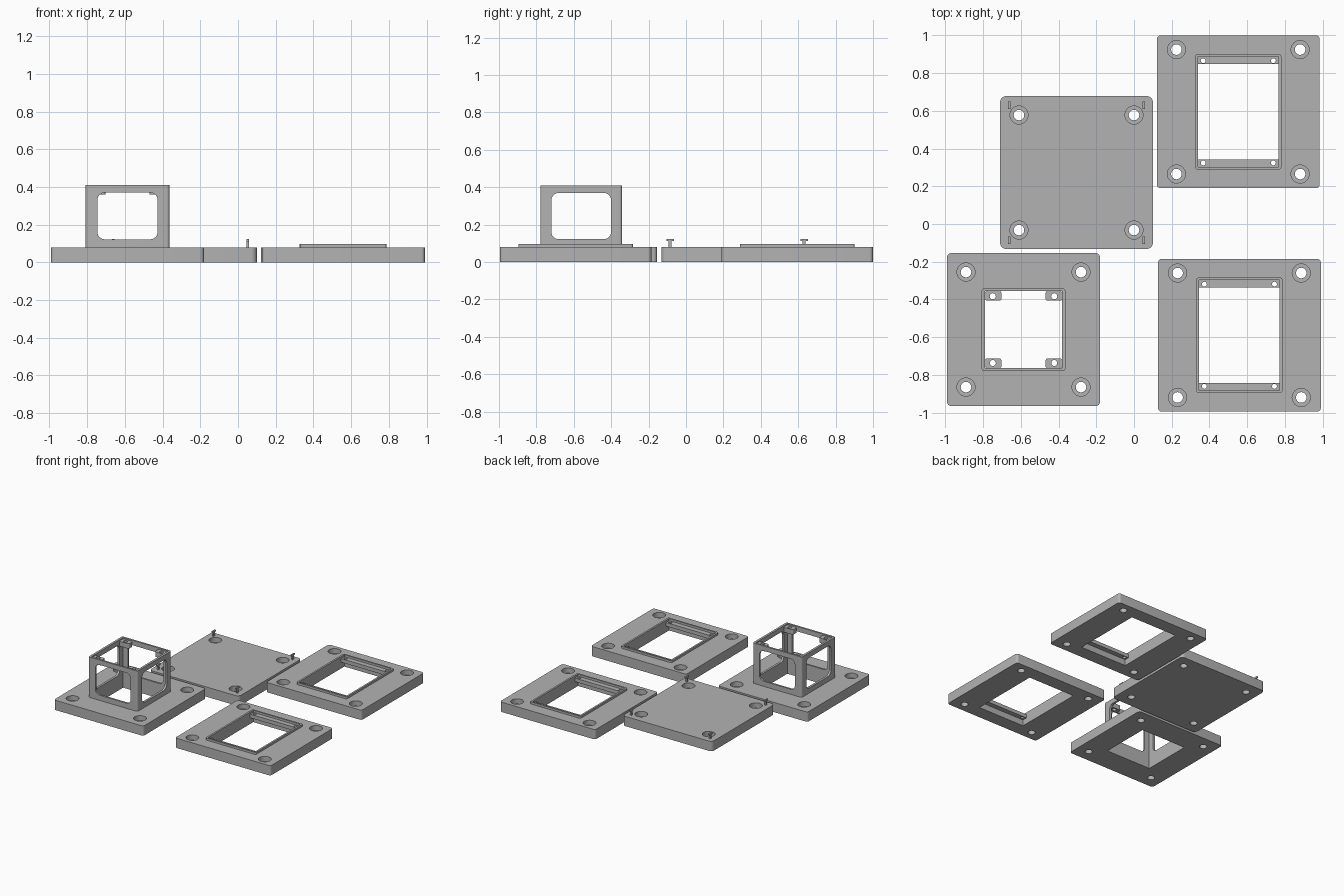
import bpy, bmesh, math

if "Cube" in bpy.data.objects:
    bpy.data.objects.remove(bpy.data.objects["Cube"])

grey = bpy.data.materials.new("light grey plastic")
grey.diffuse_color = (0.45, 0.45, 0.45, 1)
grey.use_nodes = True
grey.node_tree.nodes["Principled BSDF"].inputs["Base Color"].default_value = grey.diffuse_color


def make_prism(name, pts, z0, z1):
    bm = bmesh.new()
    face = bm.faces.new([bm.verts.new((x, y, z0)) for x, y in pts])
    ext = bmesh.ops.extrude_face_region(bm, geom=[face])
    for v in ext["geom"]:
        if isinstance(v, bmesh.types.BMVert):
            v.co.z = z1
    bmesh.ops.recalc_face_normals(bm, faces=bm.faces)
    me = bpy.data.meshes.new(name)
    bm.to_mesh(me)
    bm.free()
    ob = bpy.data.objects.new(name, me)
    bpy.context.collection.objects.link(ob)
    me.materials.append(grey)
    return ob


def rounded(cx, cy, hx, hy, r=0.0, n=6):
    if r == 0:
        return [(cx - hx, cy - hy), (cx + hx, cy - hy), (cx + hx, cy + hy), (cx - hx, cy + hy)]
    pts = []
    for k, (sx, sy) in enumerate(((1, 1), (-1, 1), (-1, -1), (1, -1))):
        for i in range(n + 1):
            a = math.pi / 2 * (k + i / n)
            pts.append((cx + sx * (hx - r) + r * math.cos(a), cy + sy * (hy - r) + r * math.sin(a)))
    return pts


def circle(cx, cy, r, n=32):
    return [(cx + r * math.cos(2 * math.pi * i / n), cy + r * math.sin(2 * math.pi * i / n)) for i in range(n)]


def cut(ob, cutter):
    mod = ob.modifiers.new("cut", "BOOLEAN")
    mod.operation = "DIFFERENCE"
    mod.solver = "EXACT"
    mod.object = cutter
    bpy.context.view_layer.objects.active = ob
    bpy.ops.object.modifier_apply(modifier=mod.name)
    bpy.data.objects.remove(cutter)


def smooth(ob):
    bpy.ops.object.select_all(action="DESELECT")
    ob.select_set(True)
    bpy.context.view_layer.objects.active = ob
    bpy.ops.object.shade_smooth_by_angle(angle=math.radians(30))


SIGNS = [(sx, sy) for sx in (-1, 1) for sy in (-1, 1)]
TOP = 0.08


# Plate with counterbored screw holes and an optional central opening
def plate(name, cx, cy, hx, hy, r, bx, by, opening=None):
    ob = make_prism(name, rounded(cx, cy, hx, hy, r), 0, TOP)
    for sx, sy in SIGNS:
        x, y = cx + sx * bx, cy + sy * by
        cut(ob, make_prism("cutter", circle(x, y, 0.048), 0.04, 0.2))
        cut(ob, make_prism("cutter", circle(x, y, 0.028), -0.1, 0.2))
    if opening:
        cut(ob, make_prism("cutter", rounded(cx, cy, *opening), -0.1, 0.2))
    smooth(ob)
    return ob


# Two framed plates with a raised lip and screw ledges
for tag, cx, cy in (("back", 0.553, 0.595), ("front", 0.559, -0.59)):
    plate(tag + "_frame_plate", cx, cy, 0.432, 0.405, 0.02, 0.328, 0.33, (0.213, 0.293))
    lip = make_prism(tag + "_raised_lip", rounded(cx, cy, 0.228, 0.306, 0.012), TOP, 0.097)
    cut(lip, make_prism("cutter", rounded(cx, cy, 0.213, 0.293), 0, 0.2))
    smooth(lip)
    for s in (-1, 1):
        ledge = make_prism(tag + "_screw_ledge", rounded(cx, cy + s * 0.273, 0.213, 0.02), 0.05, TOP)
        for sx in (-1, 1):
            cut(ledge, make_prism("cutter", circle(cx + sx * 0.186, cy + s * 0.271, 0.013, 20), 0, 0.2))
        smooth(ledge)

# Plain plate with four T-shaped hooks
bx, by = -0.305, 0.273
plate("plain_plate", bx, by, 0.405, 0.405, 0.03, 0.305, 0.305)
for sx, sy in SIGNS:
    x, y = bx + sx * 0.357, by + sy * 0.358
    make_prism("hook_stem", rounded(x, y, 0.006, 0.008), TOP, 0.112)
    make_prism("hook_cap", rounded(x, y, 0.006, 0.02), 0.112, 0.124)

# Plate carrying the open cage
ax, ay = -0.586, -0.56
plate("cage_plate", ax, ay, 0.405, 0.405, 0.02, 0.305, 0.305, (0.204, 0.204))

# Cage with a rounded window on each side
cage = make_prism("cage", rounded(ax, ay, 0.222, 0.219, 0.015), TOP, 0.41)
cut(cage, make_prism("cutter", rounded(ax, ay, 0.204, 0.204), 0, 0.6))
for turn in (0, math.pi / 2):
    c = make_prism("cutter", rounded(0, 0, 0.16, 0.124, 0.04), -0.5, 0.5)
    c.rotation_euler = (math.pi / 2, 0, turn)
    c.location = (ax, ay, 0.246)
    bpy.context.view_layer.update()
    cut(cage, c)
smooth(cage)

# Screw tabs inside the cage corners
for sx, sy in SIGNS:
    tab = make_prism("cage_screw_tab", rounded(ax + sx * 0.161, ay + sy * 0.179, 0.044, 0.026, 0.012), 0.36, 0.4)
    cut(tab, make_prism("cutter", circle(ax + sx * 0.163, ay + sy * 0.177, 0.016, 24), 0.2, 0.6))
    smooth(tab)
